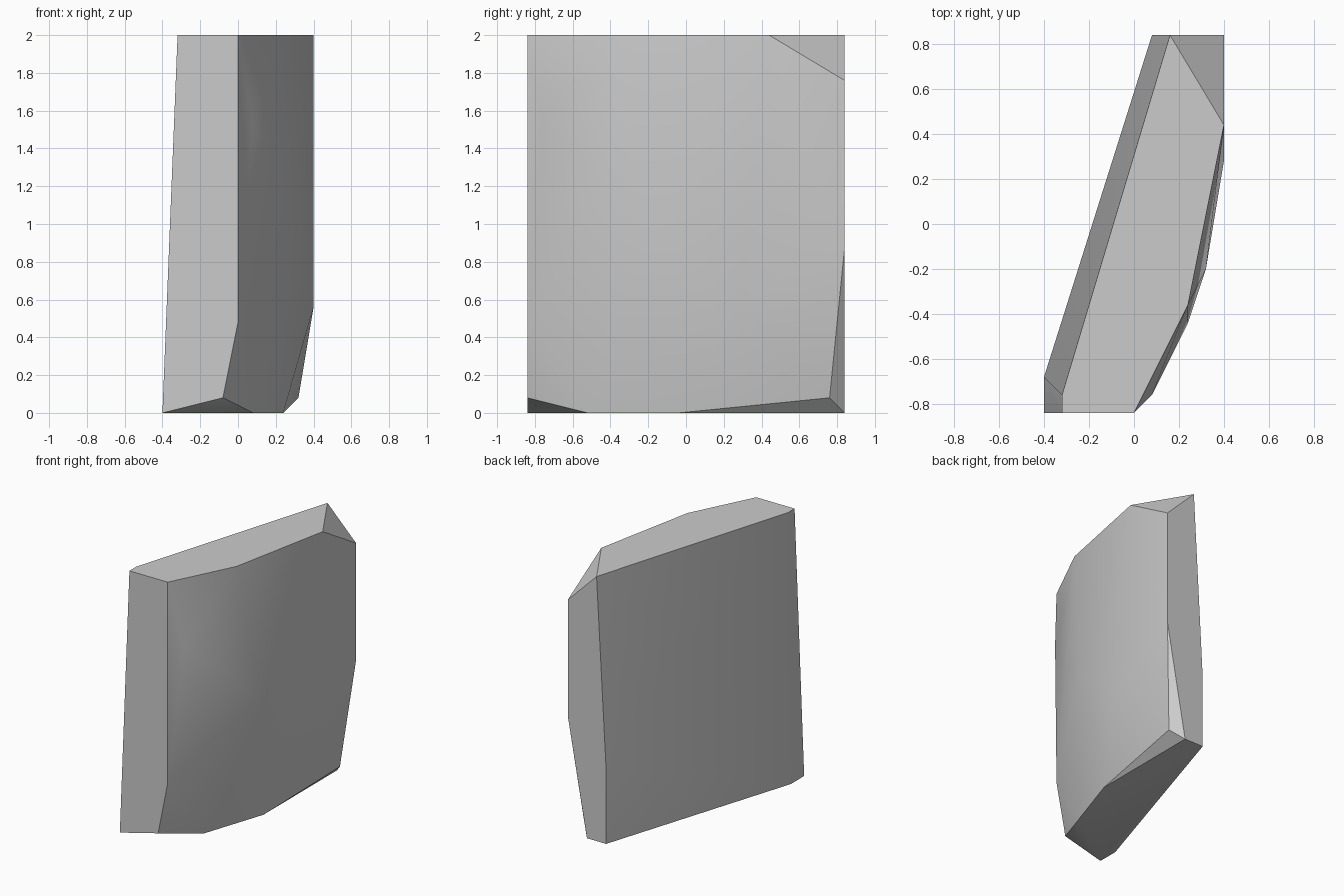
import bpy
import bmesh
import math

STEP = 0.04  # corner positions are given in this unit

cube = bpy.data.objects.get("Cube")
if cube:
    bpy.data.objects.remove(cube, do_unlink=True)


def flat_material(name, colour):
    mat = bpy.data.materials.new(name)
    mat.use_nodes = True
    mat.diffuse_color = colour
    mat.node_tree.nodes["Principled BSDF"].inputs["Base Color"].default_value = colour
    return mat


def hull_object(name, corners, material):
    """Wrap a convex skin round the corner points and merge flat triangles."""
    bm = bmesh.new()
    for corner in corners:
        bm.verts.new([c * STEP for c in corner])
    result = bmesh.ops.convex_hull(bm, input=bm.verts[:])
    unused = [g for g in result["geom_interior"] if isinstance(g, bmesh.types.BMVert)]
    bmesh.ops.delete(bm, geom=unused, context="VERTS")
    bmesh.ops.dissolve_limit(bm, angle_limit=math.radians(0.5),
                             verts=bm.verts[:], edges=bm.edges[:])
    bmesh.ops.recalc_face_normals(bm, faces=bm.faces[:])
    mesh = bpy.data.meshes.new(name)
    bm.to_mesh(mesh)
    bm.free()
    mesh.materials.append(material)
    obj = bpy.data.objects.new(name, mesh)
    bpy.context.collection.objects.link(obj)
    return obj


# Flat top outline, with its rear corner cut away
top = [(-8, -21, 50), (0, -21, 50), (6, -9, 50), (10, 11, 50), (4, 21, 50), (-8, -19, 50)]
# Bulging side, running from the front edge to the rear edge
side = [(2, -19, 38), (6, -11, 30), (8, -5, 24), (10, 7, 14)]
# Upright front and rear edges
edges = [(0, -21, 12), (10, 21, 44), (10, 21, 22), (2, 21, 14)]
# Base outline, with two lifted corners
base = [(-10, -21, 0), (2, -13, 0), (6, -1, 0), (6, 21, 0), (2, 21, 0), (-10, -17, 0)]
lifted = [(-2, -21, 2), (8, 19, 2)]

stone = flat_material("stone_grey", (0.6, 0.6, 0.6, 1.0))
slab = hull_object("stone_slab", top + side + edges + base + lifted, stone)

# Soft shading over the bulge, crisp chips and rims
bpy.ops.object.select_all(action="DESELECT")
slab.select_set(True)
bpy.context.view_layer.objects.active = slab
bpy.ops.object.shade_smooth_by_angle(angle=math.radians(30))
